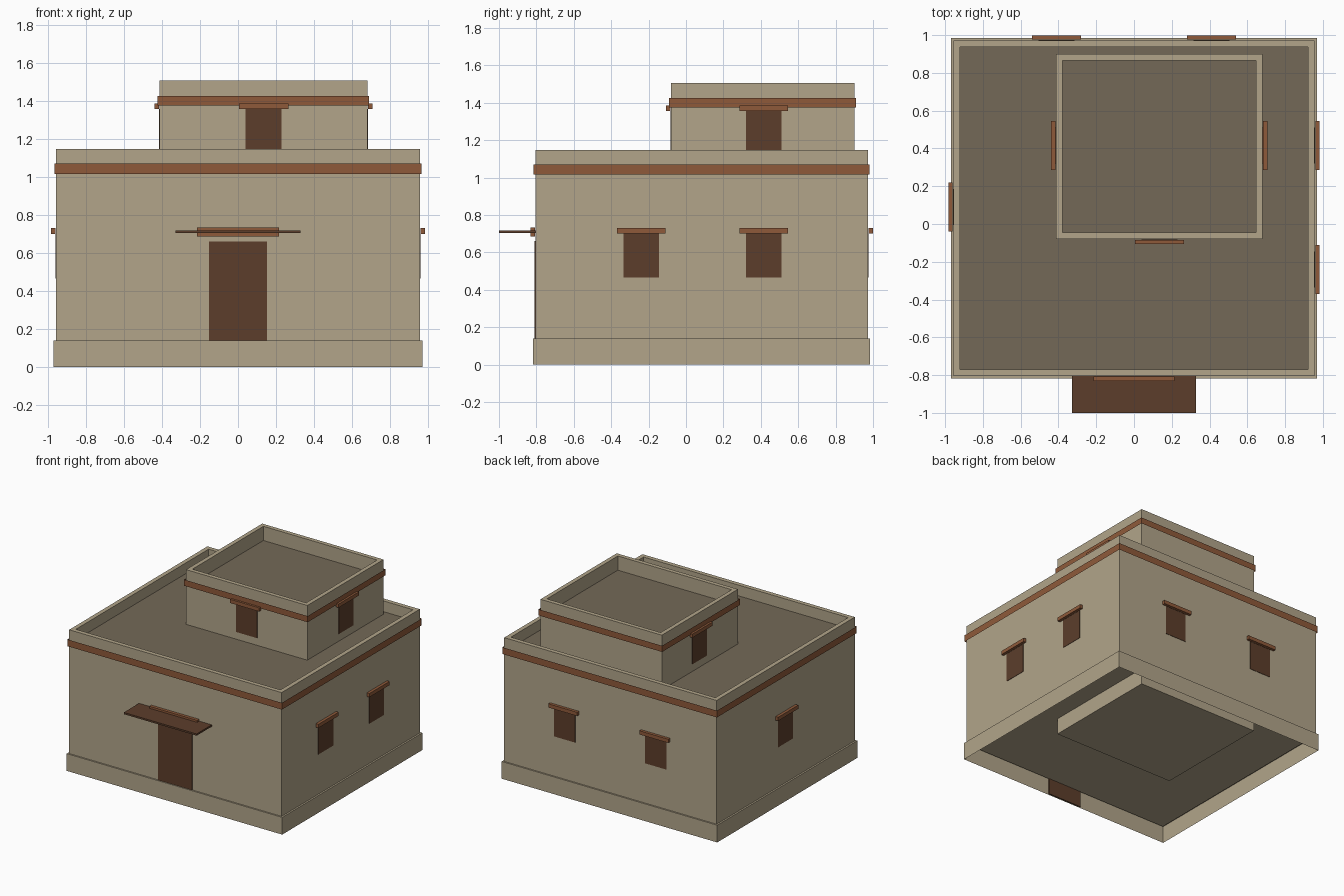
import bpy, bmesh
from mathutils import Vector

old = bpy.data.objects.get("Cube")
if old:
    bpy.data.objects.remove(old, do_unlink=True)


def material(name, rgb):
    m = bpy.data.materials.new(name)
    m.use_nodes = True
    m.diffuse_color = (*rgb, 1)
    bsdf = next(n for n in m.node_tree.nodes if n.type == 'BSDF_PRINCIPLED')
    bsdf.inputs["Base Color"].default_value = (*rgb, 1)
    return m


ADOBE = material("adobe", (0.445, 0.376, 0.254))
ROOF = material("roof_clay", (0.174, 0.141, 0.095))
WOOD = material("wood_trim", (0.275, 0.102, 0.042))
DARK = material("dark_wood", (0.107, 0.048, 0.024))


def box(name, low, high, mats, open_sides=(), parapet=None):
    """Box between two corners; open_sides lists removed z directions,
    parapet is (wall thickness, roof depth)."""
    low, high = Vector(low), Vector(high)
    bm = bmesh.new()
    bmesh.ops.create_cube(bm, size=1)
    for v in bm.verts:
        v.co = (low + high) / 2 + v.co * (high - low)
    bm.normal_update()
    if parapet:
        thick, depth = parapet
        top = next(f for f in bm.faces if f.normal.z > 0.9)
        bmesh.ops.inset_region(bm, faces=[top], thickness=thick)
        bmesh.ops.inset_region(bm, faces=[top], thickness=0.0005)
        bmesh.ops.translate(bm, verts=top.verts, vec=(0, 0, -depth))
        top.material_index = 1
    gone = [f for f in bm.faces if any(f.normal.z * s > 0.9 for s in open_sides)]
    if gone:
        bmesh.ops.delete(bm, geom=gone, context='FACES')
    me = bpy.data.meshes.new(name)
    bm.to_mesh(me)
    bm.free()
    for m in mats:
        me.materials.append(m)
    ob = bpy.data.objects.new(name, me)
    bpy.context.collection.objects.link(ob)
    return ob


def wall_box(name, axis, side, wall, centre, width, z, near, far, mat):
    """Box lying along a wall, from near to far out of its surface."""
    a, b = sorted((wall + side * near, wall + side * far))
    u, v = centre - width / 2, centre + width / 2
    if axis == 'x':
        return box(name, (a, u, z[0]), (b, v, z[1]), [mat])
    return box(name, (u, a, z[0]), (v, b, z[1]), [mat])


def window(name, axis, side, wall, centre, head):
    wall_box(name + "_opening", axis, side, wall, centre, 0.19,
             (head - 0.235, head), -0.003, 0.003, DARK)
    wall_box(name + "_lintel", axis, side, wall, centre, 0.26,
             (head, head + 0.03), 0.004, 0.027, WOOD)


# Main building and the flared plinth around its foot
L, R, F, B = -0.956, 0.956, -0.805, 0.972
box("main_walls", (L, F, 0.13), (R, B, 1.147), [ADOBE, ROOF], parapet=(0.05, 0.087))
box("plinth", (L - 0.014, F - 0.012, 0), (R + 0.014, B + 0.012, 0.14), [ADOBE], (-1,))

# Upper room
UL, UR, UF, UB = -0.412, 0.68, -0.08, 0.9
box("upper_room", (UL, UF, 0), (UR, UB, 1.505), [ADOBE, ROOF], parapet=(0.048, 0.115))

# Wooden bands around both storeys
e = 0.01
box("main_band", (L - e, F - e, 1.015), (R + e, B + e, 1.07), [WOOD], (-1, 1))
box("upper_band", (UL - e, UF - e, 1.375), (UR + e, UB + e, 1.425), [WOOD], (-1, 1))

# Door with lintel and canopy
wall_box("door", 'y', -1, F, 0, 0.305, (0, 0.66), -0.004, 0.004, DARK)
wall_box("door_lintel", 'y', -1, F, 0, 0.43, (0.685, 0.733), 0.002, 0.027, WOOD)
wall_box("door_canopy", 'y', -1, F, 0, 0.655, (0.703, 0.717), 0.0, 0.195, DARK)

# Windows: left and right walls, back wall, upper room
window("left_front_window", 'x', 1, R, -0.24, 0.7)
window("left_back_window", 'x', 1, R, 0.415, 0.7)
window("right_window", 'x', -1, L, 0.09, 0.7)
for name, x in (("back_left_window", 0.41), ("back_right_window", -0.41)):
    window(name, 'y', 1, B, x, 0.7)
window("upper_front_window", 'y', -1, UF, 0.135, 1.355)
window("upper_left_window", 'x', 1, UR, 0.415, 1.355)
window("upper_right_window", 'x', -1, UL, 0.415, 1.355)
